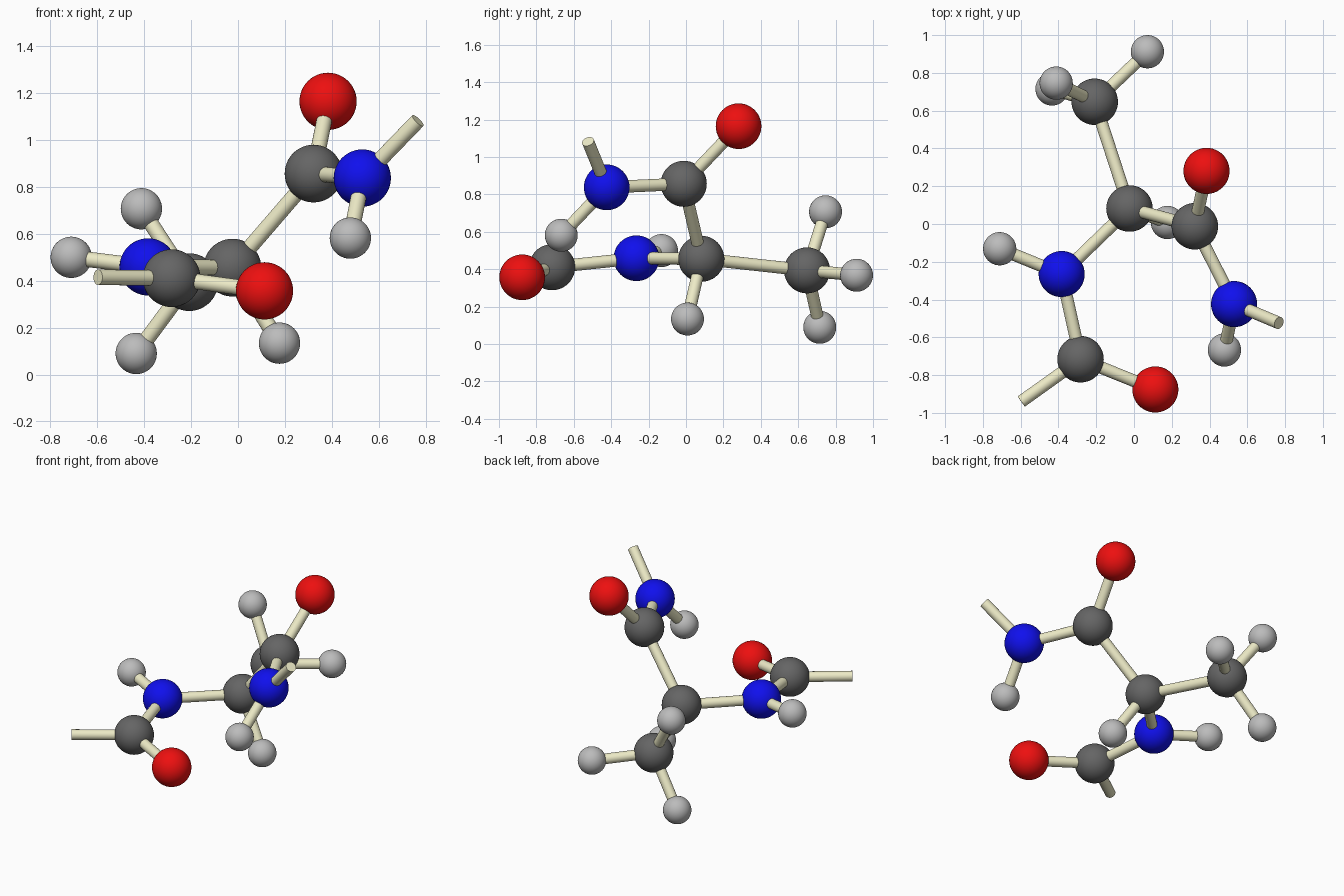
import bpy
from mathutils import Vector

if "Cube" in bpy.data.objects:
    bpy.data.objects.remove(bpy.data.objects["Cube"])


def material(name, rgb):
    m = bpy.data.materials.new(name)
    m.diffuse_color = (*rgb, 1)
    m.use_nodes = True
    m.node_tree.nodes["Principled BSDF"].inputs["Base Color"].default_value = m.diffuse_color
    return m


# element: radius, material
KINDS = {
    "carbon": (0.123, material("dark_grey", (0.13, 0.13, 0.13))),
    "nitrogen": (0.122, material("blue", (0.005, 0.005, 0.85))),
    "oxygen": (0.122, material("red", (0.85, 0.005, 0.005))),
    "hydrogen": (0.088, material("light_grey", (0.5, 0.5, 0.5))),
}
STICK = material("cream", (0.85, 0.83, 0.57))
STICK_RADIUS = 0.033

# atom centres
ATOMS = {
    "carbon_centre": (-0.024, 0.082, 0.456),
    "carbon_upper": (0.322, -0.012, 0.857),
    "oxygen_upper": (0.384, 0.281, 1.165),
    "nitrogen_upper": (0.530, -0.424, 0.838),
    "hydrogen_upper": (0.479, -0.667, 0.582),
    "nitrogen_lower": (-0.383, -0.265, 0.459),
    "hydrogen_lower": (-0.711, -0.131, 0.500),
    "carbon_lower": (-0.283, -0.716, 0.411),
    "oxygen_lower": (0.113, -0.876, 0.357),
    "carbon_methyl": (-0.208, 0.647, 0.394),
    "hydrogen_methyl_a": (0.071, 0.912, 0.368),
    "hydrogen_methyl_b": (-0.412, 0.746, 0.707),
    "hydrogen_methyl_c": (-0.434, 0.715, 0.090),
    "hydrogen_centre": (0.177, 0.008, 0.134),
}

# free ends of the two open bonds
ENDS = {
    "end_upper": (0.767, -0.524, 1.083),
    "end_lower": (-0.597, -0.940, 0.415),
}

BONDS = [
    ("carbon_centre", "carbon_upper"),
    ("carbon_centre", "nitrogen_lower"),
    ("carbon_centre", "carbon_methyl"),
    ("carbon_centre", "hydrogen_centre"),
    ("carbon_upper", "oxygen_upper"),
    ("carbon_upper", "nitrogen_upper"),
    ("nitrogen_upper", "hydrogen_upper"),
    ("nitrogen_upper", "end_upper"),
    ("nitrogen_lower", "hydrogen_lower"),
    ("nitrogen_lower", "carbon_lower"),
    ("carbon_lower", "oxygen_lower"),
    ("carbon_lower", "end_lower"),
    ("carbon_methyl", "hydrogen_methyl_a"),
    ("carbon_methyl", "hydrogen_methyl_b"),
    ("carbon_methyl", "hydrogen_methyl_c"),
]


def finish(name, mat):
    ob = bpy.context.object
    ob.name = name
    ob.data.materials.append(mat)
    bpy.ops.object.shade_smooth_by_angle()


# atom balls
for name, pos in ATOMS.items():
    radius, mat = KINDS[name.split("_")[0]]
    bpy.ops.mesh.primitive_uv_sphere_add(segments=48, ring_count=24,
                                         radius=radius, location=pos)
    finish(name, mat)

# bond sticks
points = {**ATOMS, **ENDS}
for a, b in BONDS:
    p, q = Vector(points[a]), Vector(points[b])
    d = q - p
    bpy.ops.mesh.primitive_cylinder_add(
        vertices=24, radius=STICK_RADIUS, depth=d.length, location=(p + q) / 2,
        rotation=d.to_track_quat('Z', 'Y').to_euler())
    finish(f"bond_{a}_to_{b}", STICK)
